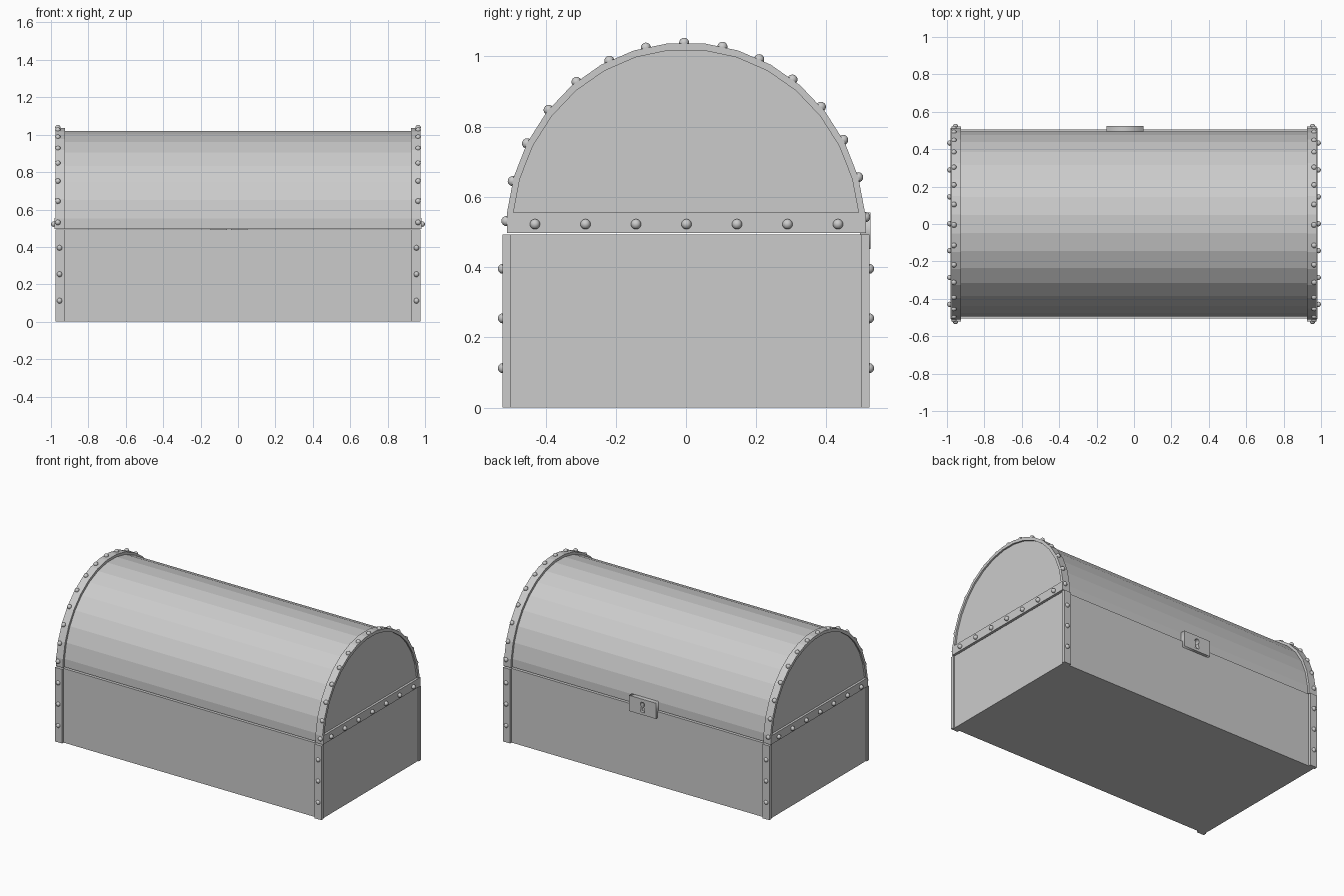
import bpy, bmesh, math
from mathutils import Matrix

if "Cube" in bpy.data.objects:
    bpy.data.objects.remove(bpy.data.objects["Cube"])


def add_object(name, bm):
    bmesh.ops.recalc_face_normals(bm, faces=bm.faces)
    me = bpy.data.meshes.new(name)
    bm.to_mesh(me)
    bm.free()
    ob = bpy.data.objects.new(name, me)
    bpy.context.collection.objects.link(ob)
    return ob


def box(name, lo, hi):
    bm = bmesh.new()
    bmesh.ops.create_cube(bm, size=1)
    for v in bm.verts:
        v.co = [a + (c + 0.5) * (b - a) for a, b, c in zip(lo, hi, v.co)]
    return add_object(name, bm)


def prism(name, profile, x0, x1):
    # extrude a closed (y, z) outline along x
    bm = bmesh.new()
    face = bm.faces.new([bm.verts.new((x0, y, z)) for y, z in profile])
    ext = bmesh.ops.extrude_face_region(bm, geom=[face])
    for v in ext["geom"]:
        if isinstance(v, bmesh.types.BMVert):
            v.co.x = x1
    return add_object(name, bm)


SEAM = 0.497


def arch(a, b):
    # half ellipse with a flat top facet and short upright feet
    k = 1 / math.cos(math.pi / 32)
    pts = [(a, SEAM)]
    for i in range(16):
        t = math.radians(5.625 + 11.25 * i)
        pts.append((a * k * math.cos(t), 0.5 + b * k * math.sin(t)))
    return pts + [(-a, SEAM)]


# body and domed lid
box("chest_body", (-0.97, -0.506, 0), (0.97, 0.506, 0.492))
prism("domed_lid", arch(0.495, 0.52), -0.966, 0.966)

rivets = []
for s, side in ((-1, "left"), (1, "right")):
    xa, xb = sorted((s * 0.926, s * 0.977))
    # corner straps on the body
    for f, face in ((-1, "front"), (1, "back")):
        ya, yb = sorted((f * 0.50, f * 0.522))
        box(f"corner_strap_{face}_{side}", (xa, ya, 0), (xb, yb, 0.492))
        rivets += [(s * 0.954, f * 0.521, z) for z in (0.112, 0.254, 0.395)]
    # arched strap around the lid rim
    prism(f"lid_strap_{side}", arch(0.51, 0.537) + arch(0.492, 0.517)[::-1], xa, xb)
    for i in range(15):
        t = math.radians(4.5 + 12.3 * i)
        rivets.append((s * 0.963, 0.512 * math.cos(t), 0.5 + 0.538 * math.sin(t)))
    # flat band across the lid end
    xa, xb = sorted((s * 0.955, s * 0.981))
    box(f"end_band_{side}", (xa, -0.507, SEAM), (xb, 0.512, 0.555))
    rivets += [(s * 0.985, -0.43 + 0.1438 * i, 0.522) for i in range(7)]

# rivets
bm = bmesh.new()
for p in rivets:
    bmesh.ops.create_uvsphere(bm, u_segments=12, v_segments=8, radius=0.0145,
                              matrix=Matrix.Translation(p))
for f in bm.faces:
    f.smooth = True
add_object("rivets", bm)

# lock plate with keyhole: filled outline with a hole, on the back face
keyhole = [(-0.016, -0.034), (0.016, -0.034)]
for i in range(13):
    t = math.radians(-60 + 25 * i)
    keyhole.append((0.016 * math.cos(t), 0.016 + 0.016 * math.sin(t)))
plate = [(-0.098, -0.052), (0.098, -0.052), (0.098, 0.052), (-0.098, 0.052)]
cu = bpy.data.curves.new("lock_plate", "CURVE")
cu.dimensions = "2D"
cu.fill_mode = "BOTH"
cu.extrude = 0.015
for pts in (plate, keyhole):
    sp = cu.splines.new("POLY")
    sp.points.add(len(pts) - 1)
    for q, (x, y) in zip(sp.points, pts):
        q.co = (x, y, 0, 1)
    sp.use_cyclic_u = True
lock = bpy.data.objects.new("lock_plate", cu)
lock.location = (-0.048, 0.51, 0.503)
lock.rotation_euler = (math.pi / 2, 0, 0)
bpy.context.collection.objects.link(lock)
bpy.context.view_layer.objects.active = lock
lock.select_set(True)
bpy.ops.object.convert(target="MESH")
